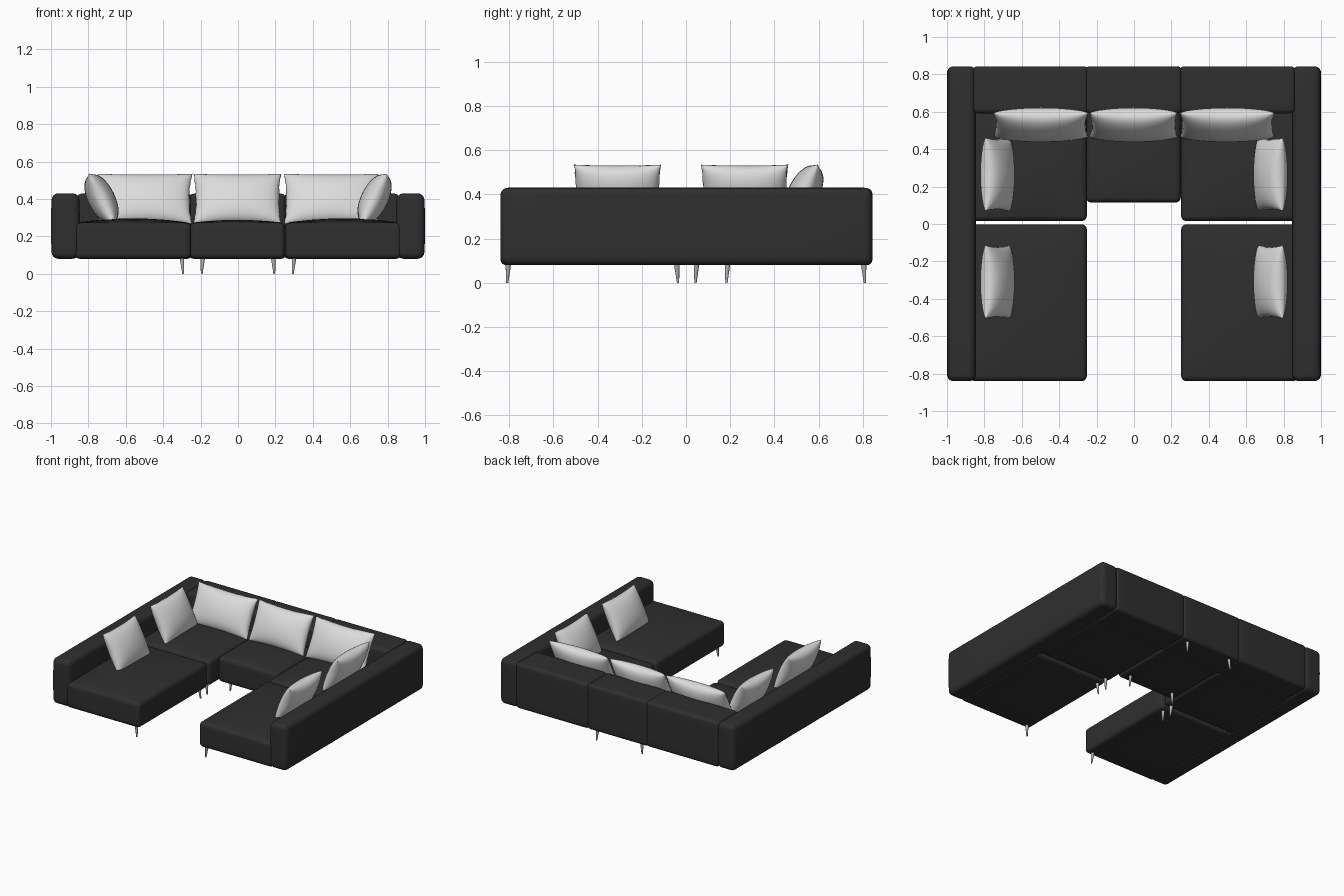
import bpy, bmesh, math, random
from mathutils import Vector, Matrix

if "Cube" in bpy.data.objects:
    bpy.data.objects.remove(bpy.data.objects["Cube"])

random.seed(4)


def material(name, rgb):
    m = bpy.data.materials.new(name)
    m.diffuse_color = (*rgb, 1)
    m.use_nodes = True
    m.node_tree.nodes["Principled BSDF"].inputs["Base Color"].default_value = m.diffuse_color
    return m


FABRIC = material("charcoal fabric", (0.028, 0.028, 0.029))
PILLOW = material("light grey fabric", (0.72, 0.72, 0.72))
METAL = material("grey metal", (0.45, 0.45, 0.45))


def finish(bm, name, mat):
    bmesh.ops.recalc_face_normals(bm, faces=bm.faces)
    for f in bm.faces:
        f.smooth = True
    me = bpy.data.meshes.new(name)
    bm.to_mesh(me)
    bm.free()
    me.materials.append(mat)
    ob = bpy.data.objects.new(name, me)
    bpy.context.collection.objects.link(ob)
    return ob


def soft_box(name, lo, hi, r, crown=0.0, bulge=0.0):
    """Rounded upholstery block with an optional domed top and bulged sides."""
    lo, hi = Vector(lo), Vector(hi)
    c, h = (lo + hi) / 2, (hi - lo) / 2
    n, k = 12, 3
    bm = bmesh.new()
    bmesh.ops.create_cube(bm, size=2)
    bmesh.ops.subdivide_edges(bm, edges=bm.edges[:], cuts=n - 1, use_grid_fill=True)

    def place(t, half):
        i = abs(t) * n / 2          # grid line counted from the middle
        m = n / 2 - k
        return math.copysign(i / m * (half - r) if i <= m
                             else half - r + (i - m) / k * r, t)

    for v in bm.verts:
        p = Vector([place(v.co[a], h[a]) for a in range(3)])
        q = Vector([max(-(h[a] - r), min(h[a] - r, p[a])) for a in range(3)])
        d = p - q
        if d.length > 1e-7:
            p = q + d.normalized() * r
        u = [p[a] / h[a] for a in range(3)]
        if p.z > 0:
            p.z += crown * (1 - u[0] ** 2) * (1 - u[1] ** 2) * max(u[2], 0)
        p.x += bulge * u[0] * (1 - u[2] ** 2)
        v.co = p + c
    return finish(bm, name, FABRIC)


def pillow(name, centre, width, height, thick, turn, lean=26):
    """Stuffed cushion with pointed corners and a slightly ragged rim."""
    n = 20
    bm = bmesh.new()
    sides = []
    rim = {}
    for s in (-1, 1):
        rows = []
        for i in range(n + 1):
            row = []
            for j in range(n + 1):
                # sine spacing gathers loops near the rim
                u = math.sin((i / n - 0.5) * math.pi)
                w = math.sin((j / n - 0.5) * math.pi)
                edge = i in (0, n) or j in (0, n)
                if edge and (i, j) in rim:
                    row.append(rim[i, j])
                    continue
                x = width / 2 * u * (1 - 0.05 * (1 - w * w))
                z = height / 2 * w * (1 - 0.06 * (1 - u * u))
                y = s * thick / 2 * max(0, (1 - u * u) * (1 - w * w)) ** 0.42
                if edge:
                    k = 1 + random.uniform(-0.005, 0.02)
                    x, z = x * k, z * k
                v = bm.verts.new((x, y, z))
                if edge:
                    rim[i, j] = v
                row.append(v)
            rows.append(row)
        for i in range(n):
            for j in range(n):
                bm.faces.new((rows[i][j], rows[i + 1][j],
                              rows[i + 1][j + 1], rows[i][j + 1]))
    mat = (Matrix.Translation(centre) @ Matrix.Rotation(math.radians(turn), 4, 'Z')
           @ Matrix.Rotation(math.radians(-lean), 4, 'X'))
    bmesh.ops.transform(bm, matrix=mat, verts=bm.verts)
    return finish(bm, name, PILLOW)


def leg(name, x, y, dx, dy):
    """Thin tapered leg, tip shifted by dx, dy."""
    bm = bmesh.new()
    bmesh.ops.create_cone(bm, cap_ends=True, segments=14, radius1=0.005,
                          radius2=0.013, depth=0.09)
    for v in bm.verts:
        v.co.z += 0.045
        t = 1 - v.co.z / 0.09
        v.co.x += x + dx * t
        v.co.y += y + dy * t
    ob = finish(bm, name, METAL)
    bpy.context.view_layer.objects.active = ob
    ob.select_set(True)
    bpy.ops.object.shade_smooth_by_angle(angle=math.radians(40))
    ob.select_set(False)


def span(s, a, b):
    return (a, b) if s > 0 else (-b, -a)


for s, side in ((-1, "left"), (1, "right")):
    # arm running the full depth
    x0, x1 = span(s, 0.85, 0.995)
    soft_box(side + "_arm", (x0, -0.84, 0.08), (x1, 0.843, 0.43), 0.035, bulge=0.005)
    # chaise seat and corner seat
    x0, x1 = span(s, 0.252, 0.875)
    soft_box(side + "_chaise_seat", (x0, -0.84, 0.08), (x1, -0.002, 0.272), 0.028, 0.024)
    soft_box(side + "_corner_seat", (x0, 0.016, 0.08), (x1, 0.63, 0.272), 0.028, 0.024)
    # back rest behind the corner seat
    x0, x1 = span(s, 0.245, 0.862)
    soft_box(side + "_back", (x0, 0.592, 0.08), (x1, 0.843, 0.428), 0.025)
    # pillows
    pillow(side + "_back_pillow", (s * 0.498, 0.53, 0.40), 0.50, 0.295, 0.145, 0)
    pillow(side + "_inner_side_pillow", (s * 0.73, 0.265, 0.40), 0.39, 0.295, 0.145, -90 * s)
    pillow(side + "_front_side_pillow", (s * 0.73, -0.31, 0.40), 0.39, 0.295, 0.145, -90 * s)
    # legs
    leg(side + "_chaise_front_leg", s * 0.300, -0.803, -s * 0.007, -0.006)
    leg(side + "_chaise_rear_leg", s * 0.300, -0.042, -s * 0.007, 0.006)
    leg(side + "_corner_leg", s * 0.300, 0.048, -s * 0.007, -0.005)
    leg(side + "_middle_front_leg", s * 0.188, 0.188, s * 0.006, -0.005)
    leg(side + "_middle_rear_leg", s * 0.188, 0.803, s * 0.006, 0.006)

# middle module
soft_box("middle_seat", (-0.256, 0.115, 0.08), (0.25, 0.63, 0.272), 0.028, 0.016)
soft_box("middle_back", (-0.262, 0.592, 0.08), (0.256, 0.843, 0.428), 0.025)
pillow("middle_back_pillow", (-0.003, 0.53, 0.40), 0.465, 0.295, 0.145, 0)
